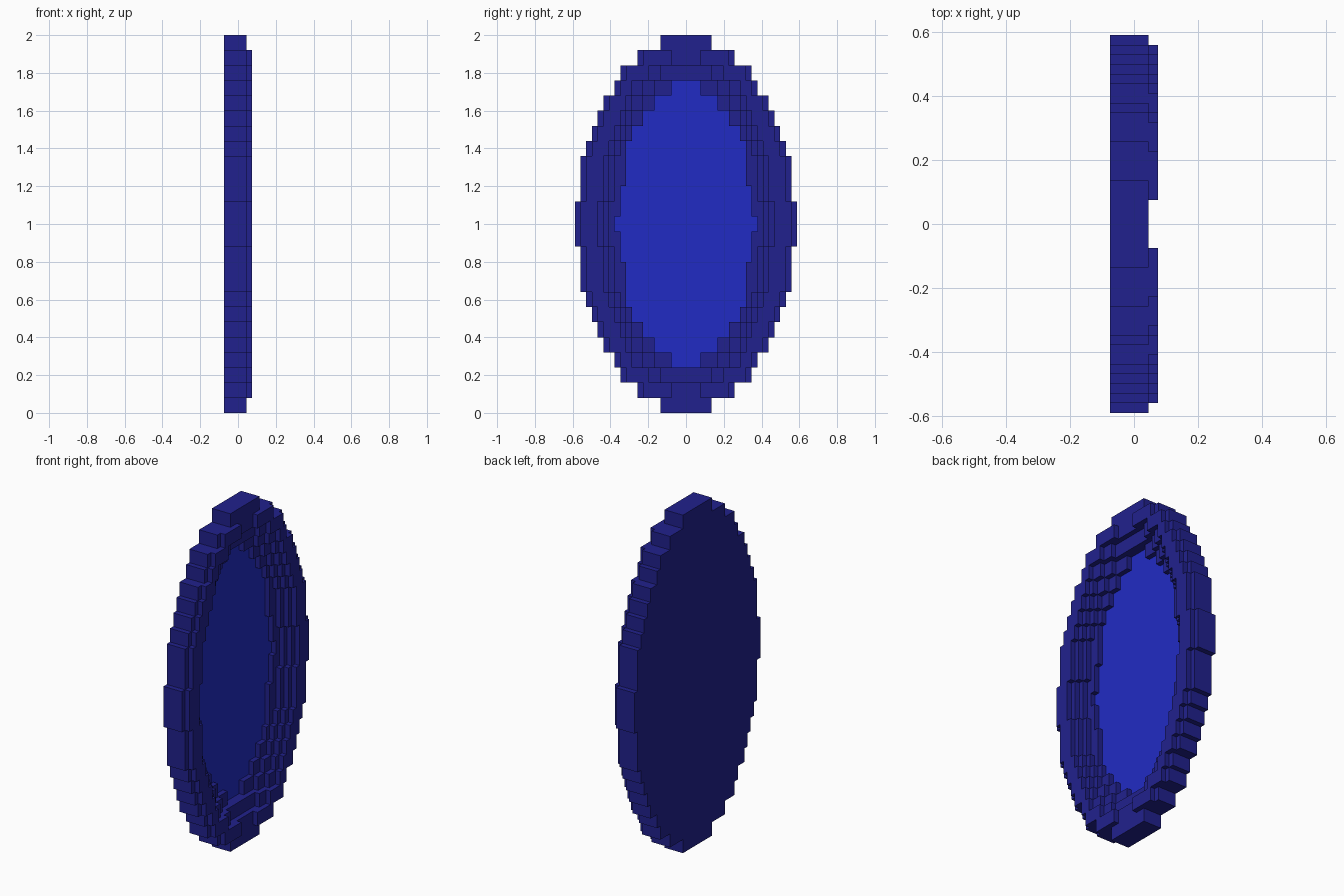
import bpy, bmesh

if "Cube" in bpy.data.objects:
    bpy.data.objects.remove(bpy.data.objects["Cube"])

CX, CY, CZ = 0.03, 0.0302, 0.08      # block size along x, y, z
ROWS, HALF, LAYERS = 25, 19, 5

# Half widths in blocks, from the top row down to the middle row (mirrored below)
OUTER = [4, 8, 11, 12, 14, 15, 16, 17, 18, 18, 18, 19, 19]
# Opening half widths for each layer, back to front (-1 = solid): a stepped bowl
HOLES = [
    [-1] * 13,
    [-1, -1, -1, 2, 5, 7, 9, 10, 10, 10, 11, 11, 12],
    [-1, -1, -1, 5, 7, 9, 10, 11, 12, 12, 12, 13, 13],
    [-1, -1, 4, 7, 9, 10, 11, 12, 13, 13, 13, 14, 14],
    [-1, 2, 6, 9, 10, 11, 12, 13, 14, 14, 14, 15, 15],
]


def material(name, rgb):
    m = bpy.data.materials.new(name)
    m.diffuse_color = (*rgb, 1)
    m.use_nodes = True
    m.node_tree.nodes["Principled BSDF"].inputs["Base Color"].default_value = m.diffuse_color
    return m


def solid(i, j, k):
    """Is there a block in layer i, column j, row k?"""
    if not (0 <= i < LAYERS and 0 <= k < ROWS):
        return False
    r = min(k, ROWS - 1 - k)
    outer = OUTER[r]
    if i == LAYERS - 1:               # front lip is one block narrower
        outer = outer - 1 if r > 0 else -1
    return HOLES[i][r] < abs(j) <= outer


bm = bmesh.new()
verts = {}


def vert(p):
    if p not in verts:
        verts[p] = bm.verts.new(((p[0] - LAYERS / 2) * CX, (p[1] - 0.5) * CY, p[2] * CZ))
    return verts[p]


# Exposed block faces only
for i in range(LAYERS):
    for j in range(-HALF, HALF + 1):
        for k in range(ROWS):
            if not solid(i, j, k):
                continue
            for axis in range(3):
                for side in (0, 1):
                    n = [i, j, k]
                    n[axis] += 2 * side - 1
                    if solid(*n):
                        continue
                    u, v = (axis + 1) % 3, (axis + 2) % 3
                    quad = []
                    for du, dv in ((0, 0), (1, 0), (1, 1), (0, 1)):
                        p = [i, j, k]
                        p[axis] += side
                        p[u] += du
                        p[v] += dv
                        quad.append(vert(tuple(p)))
                    f = bm.faces.new(quad if side else quad[::-1])
                    # glass pane: the front of the backing layer inside the opening
                    f.material_index = int(i == 0 and axis == 0 and side == 1)

mesh = bpy.data.meshes.new("oval_mirror")
bm.to_mesh(mesh)
bm.free()
mesh.materials.append(material("navy frame", (0.0152, 0.0152, 0.266)))
mesh.materials.append(material("blue glass", (0.0152, 0.0242, 0.552)))
bpy.context.collection.objects.link(bpy.data.objects.new("oval_mirror", mesh))
